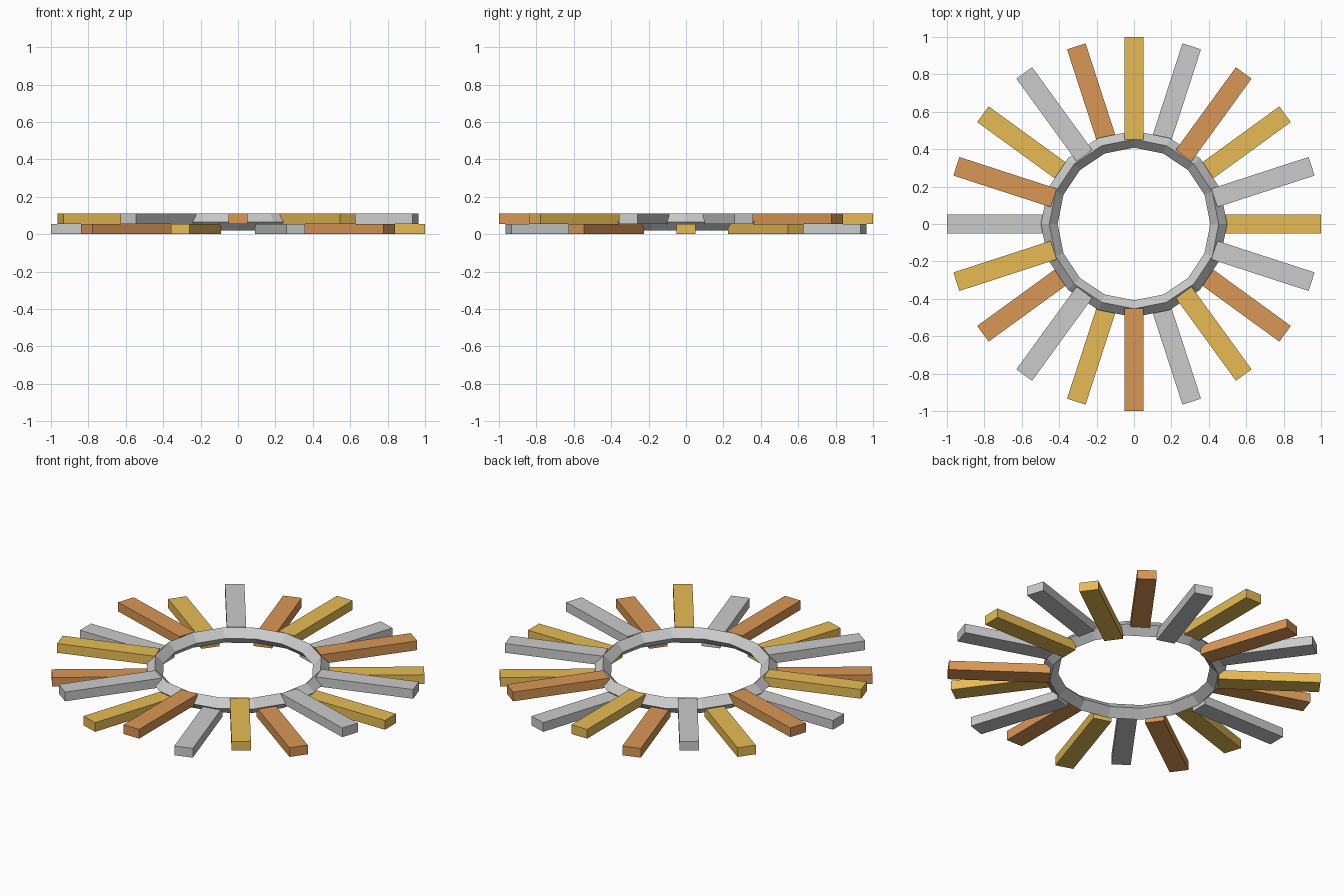
import bpy
from math import radians, cos, sin

if "Cube" in bpy.data.objects:
    bpy.data.objects.remove(bpy.data.objects["Cube"])


def material(name, color):
    m = bpy.data.materials.new(name)
    m.diffuse_color = (*color, 1)
    m.use_nodes = True
    m.node_tree.nodes["Principled BSDF"].inputs["Base Color"].default_value = m.diffuse_color
    return m


MATS = {
    "Y": material("gold", (0.80, 0.50, 0.09)),
    "C": material("copper", (0.70, 0.31, 0.09)),
    "G": None,
}

# Faceted ring with a diamond cross-section
bpy.ops.mesh.primitive_torus_add(major_segments=16, minor_segments=4,
                                 major_radius=0.453, minor_radius=0.045,
                                 location=(0, 0, 0.065))
bpy.context.object.name = "ring"

# Twenty radial bars, alternating between a lower and an upper level
INNER, OUTER, WIDTH, HEIGHT = 0.452, 0.9985, 0.104, 0.0545
COLORS = "YGYCGYCGYCGYCGYCGYCG"
for i, c in enumerate(COLORS):
    a = radians(18 * i)
    r = (INNER + OUTER) / 2
    z = HEIGHT / 2 if i % 2 == 0 else 0.11 - HEIGHT / 2
    bpy.ops.mesh.primitive_cube_add(size=1, location=(r * cos(a), r * sin(a), z),
                                    rotation=(0, 0, a))
    bar = bpy.context.object
    bar.name = f"radial_bar_{i + 1}"
    bar.scale = (OUTER - INNER, WIDTH, HEIGHT)
    if MATS[c]:
        bar.data.materials.append(MATS[c])
